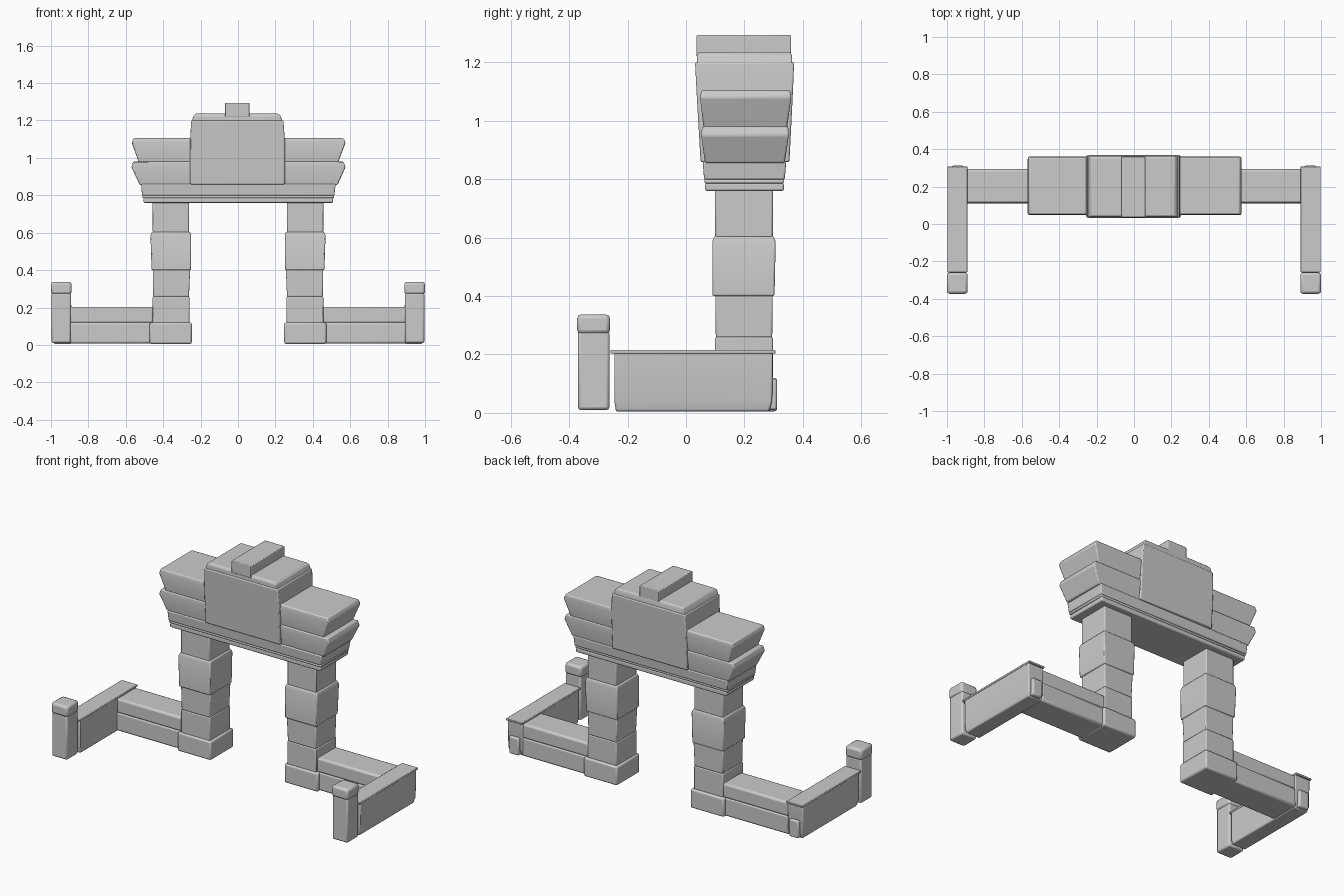
import bpy, bmesh

if "Cube" in bpy.data.objects:
    bpy.data.objects.remove(bpy.data.objects["Cube"])


def stack(name, rings, bevel=0.006, mirror=False):
    """Solid through rectangular rings given as (z, x0, x1, y0, y1)."""
    bm = bmesh.new()
    loops = []
    for z, x0, x1, y0, y1 in rings:
        loops.append([bm.verts.new(p) for p in
                      ((x0, y0, z), (x1, y0, z), (x1, y1, z), (x0, y1, z))])
    for a, b in zip(loops, loops[1:]):
        for i in range(4):
            j = (i + 1) % 4
            bm.faces.new((a[i], a[j], b[j], b[i]))
    bm.faces.new(loops[0][::-1])
    bm.faces.new(loops[-1])
    me = bpy.data.meshes.new(name)
    bm.to_mesh(me)
    bm.free()
    ob = bpy.data.objects.new(name, me)
    bpy.context.collection.objects.link(ob)
    if bevel:
        m = ob.modifiers.new("Bevel", 'BEVEL')
        m.width = bevel
        m.segments = 2
        m.limit_method = 'ANGLE'
    if mirror:
        m = ob.modifiers.new("Mirror", 'MIRROR')
        m.use_clip = False
        m.use_mirror_merge = False
    bpy.ops.object.select_all(action='DESELECT')
    ob.select_set(True)
    bpy.context.view_layer.objects.active = ob
    bpy.ops.object.shade_smooth_by_angle()
    return ob


def box(name, x0, x1, y0, y1, z0, z1, **kw):
    return stack(name, [(z0, x0, x1, y0, y1), (z1, x0, x1, y0, y1)], **kw)


# Gate pillars, built from stacked blocks
box("pillar_base", .247, .472, .09, .312, .005, .12, bevel=.01, mirror=True)
box("pillar_lower", .26, .456, .10, .297, .115, .26, mirror=True)
stack("pillar_middle", [(.257, .262, .453, .102, .295), (.405, .256, .456, .10, .297)],
      mirror=True)
stack("pillar_band", [(.40, .252, .462, .09, .303), (.585, .25, .468, .09, .307),
                      (.605, .256, .46, .097, .30)], mirror=True)
box("pillar_top", .262, .456, .10, .297, .60, .77, mirror=True)

# Stepped lintel
box("lintel_bottom", -.505, .508, .065, .335, .76, .787)
box("lintel_middle", -.511, .514, .063, .335, .785, .80)
stack("lintel_top", [(.798, -.513, .515, .062, .338), (.86, -.518, .522, .057, .343)])

# Two flared roof tiers
stack("roof_lower_tier", [(.855, -.525, .532, .065, .338), (.95, -.57, .575, .052, .352),
                          (.98, -.56, .565, .055, .35)])
stack("roof_upper_tier", [(.975, -.53, .535, .06, .346), (1.08, -.568, .575, .048, .36),
                          (1.105, -.56, .565, .053, .356)])

# Central crest
stack("crest_block", [(.858, -.256, .25, .05, .354), (1.10, -.256, .25, .036, .366),
                      (1.20, -.25, .243, .031, .37)])
stack("crest_cap", [(1.195, -.247, .238, .037, .364), (1.225, -.238, .228, .038, .362),
                    (1.236, -.228, .215, .045, .355)], bevel=.004)
box("crest_top", -.07, .062, .036, .36, 1.22, 1.293, bevel=.004)

# Low side walls in two courses
box("wall_lower_course", .45, .90, .11, .295, .007, .122, bevel=.012, mirror=True)
box("wall_upper_course", .45, .90, .112, .293, .115, .203, bevel=.012, mirror=True)

# Forward arms with a thin coping
stack("arm_wall", [(.005, .893, .985, -.24, .285), (.04, .892, .993, -.245, .295),
                   (.21, .892, .995, -.245, .297)], mirror=True)
box("arm_coping", .89, .998, -.258, .307, .203, .215, bevel=.003, mirror=True)
box("arm_back_foot", .91, .975, .28, .312, .01, .115, bevel=.008, mirror=True)

# End posts with rounded heads
box("end_post", .893, .996, -.37, -.262, .01, .28, bevel=.01, mirror=True)
stack("end_post_head", [(.27, .889, 1.0, -.373, -.26), (.337, .889, 1.0, -.373, -.26)],
      bevel=.014, mirror=True)
